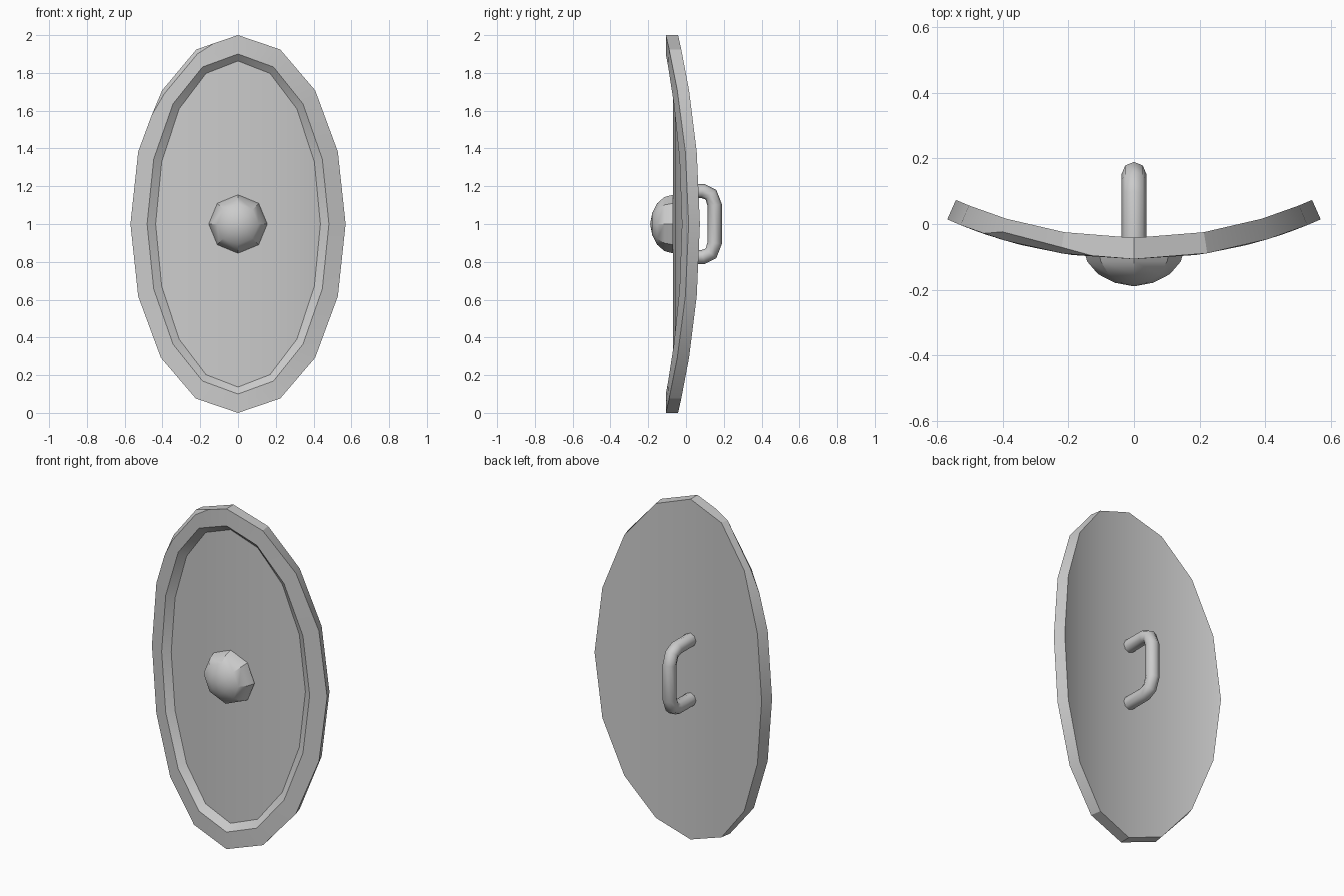
import bpy, bmesh
from math import sin, cos, pi
from mathutils import Vector

if "Cube" in bpy.data.objects:
    bpy.data.objects.remove(bpy.data.objects["Cube"])

N = 16
CY = 1.293      # y of the bend axis


def smooth(ob, angle=0.52):
    bpy.ops.object.select_all(action='DESELECT')
    ob.select_set(True)
    bpy.context.view_layer.objects.active = ob
    bpy.ops.object.shade_smooth_by_angle(angle=angle)


def finish(bm, name):
    bmesh.ops.recalc_face_normals(bm, faces=bm.faces)
    me = bpy.data.meshes.new(name)
    bm.to_mesh(me)
    bm.free()
    ob = bpy.data.objects.new(name, me)
    bpy.context.collection.objects.link(ob)
    smooth(ob)
    return ob


def bent(theta, z, r):
    return Vector((r * sin(theta), CY - r * cos(theta), z))


# Shield body: elliptical rings bent around a vertical axis
bm = bmesh.new()


def ring(width, height, r):
    return [bm.verts.new(bent(width * sin(2 * pi * i / N), 1 + height * cos(2 * pi * i / N), r))
            for i in range(N)]


back = ring(0.419, 1.0, 1.335)
outer = ring(0.419, 1.0, 1.40)
rim = ring(0.351, 0.9, 1.40)
floor = ring(0.326, 0.863, 1.362)

# Chipped front edge at the upper left, between corners p and q
o, p, q, s = 0, 15, 14, 13
mid = lambda a, b, t: bm.verts.new(a.co.lerp(b.co, t))
A, B = mid(outer[p], outer[o], 0.43), mid(outer[q], outer[s], 0.41)
F = {p: mid(outer[p], rim[p], 0.25), q: mid(outer[q], rim[q], 0.27)}
outer[p].co = outer[p].co.lerp(back[p].co, 0.28)
outer[q].co = outer[q].co.lerp(back[q].co, 0.36)
bm.faces.new((A, outer[p], F[p]))
bm.faces.new((F[p], outer[p], outer[q], F[q]))
bm.faces.new((B, F[q], outer[q]))

for i in range(N):
    j = (i + 1) % N
    extra = {(p, o): [A], (s, q): [B]}.get((i, j), [])
    bm.faces.new([rim[i], F.get(i, outer[i])] + extra + [F.get(j, outer[j]), rim[j]])
    bm.faces.new([back[i], outer[i]] + extra + [outer[j], back[j]])
    bm.faces.new((rim[i], rim[j], floor[j], floor[i]))

# Vertical strips fill the back and the recessed front panel
for rg in (back, floor):
    for base in (0, 8):
        for i in range(4):
            idx = [base + i, base + i + 1, base + 7 - i, (base + 8 - i) % N]
            bm.faces.new([rg[k] for k in dict.fromkeys(idx)])
finish(bm, "shield_body")

# Central boss: low-poly half dome
bm = bmesh.new()
rings = [[bm.verts.new((0.155 * cos(e) * sin(pi * k / 4), -0.068 - 0.12 * sin(e),
                        1 + 0.155 * cos(e) * cos(pi * k / 4))) for k in range(8)]
         for e in (0, pi / 8, pi / 4, 3 * pi / 8)]
tip = bm.verts.new((0, -0.19, 1))
for k in range(8):
    n = (k + 1) % 8
    for a, b in zip(rings, rings[1:]):
        bm.faces.new((a[k], a[n], b[n], b[k]))
    bm.faces.new((rings[-1][k], rings[-1][n], tip))
finish(bm, "boss")

# Rear grip: bent tube
half = [(-0.05, 0.175), (0.09, 0.175), (0.132, 0.155), (0.152, 0.10)]
path = half + [(y, -z) for y, z in reversed(half)]
cu = bpy.data.curves.new("grip_path", 'CURVE')
cu.dimensions = '3D'
cu.bevel_depth = 0.038
cu.bevel_resolution = 2
sp = cu.splines.new('POLY')
sp.points.add(len(path) - 1)
for pt, (y, z) in zip(sp.points, path):
    pt.co = (0, y, 1 + z, 1)
grip = bpy.data.objects.new("grip", cu)
bpy.context.collection.objects.link(grip)
bpy.ops.object.select_all(action='DESELECT')
grip.select_set(True)
bpy.context.view_layer.objects.active = grip
bpy.ops.object.convert(target='MESH')
smooth(bpy.context.view_layer.objects.active, 0.9)
